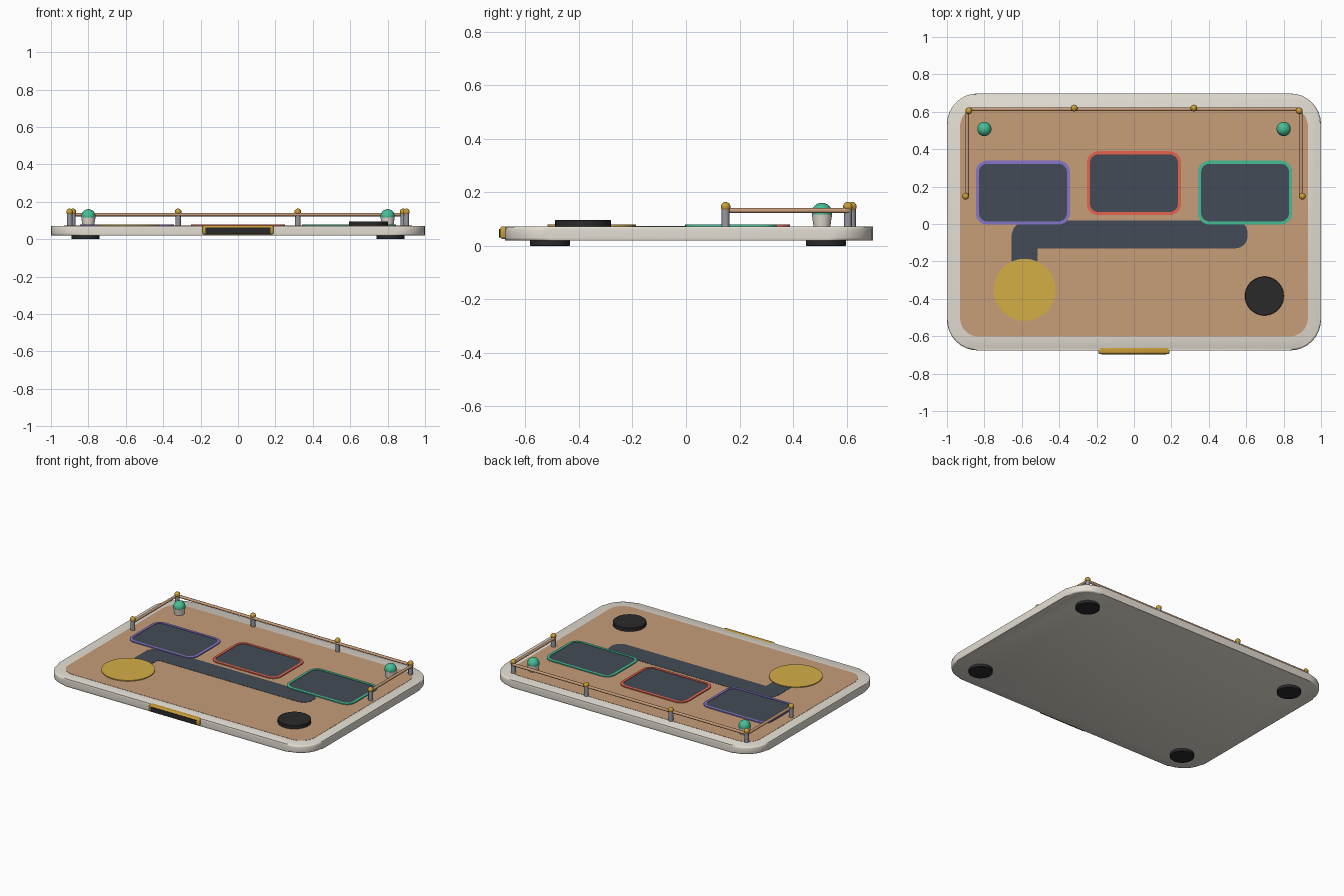
import bpy, bmesh, math
from mathutils import Vector

if "Cube" in bpy.data.objects:
    bpy.data.objects.remove(bpy.data.objects["Cube"])


def material(name, rgb):
    """Flat colour from 0-255 display values."""
    col = [((c / 255 + 0.055) / 1.055) ** 2.4 for c in rgb] + [1]
    m = bpy.data.materials.new(name)
    m.use_nodes = True
    m.diffuse_color = col
    m.node_tree.nodes["Principled BSDF"].inputs["Base Color"].default_value = col
    return m


shell = material("warm grey", (228, 222, 211))
wood = material("tan wood", (199, 157, 121))
slate = material("dark slate", (66, 75, 86))
brass = material("brass", (200, 158, 56))
mustard = material("mustard", (212, 175, 70))
black = material("soft black", (42, 42, 43))
green = material("jade green", (70, 190, 150))
purple = material("violet", (134, 118, 204))
red = material("coral red", (236, 102, 80))
steel = material("steel grey", (151, 154, 161))


def finish(name, bm, mat):
    bmesh.ops.recalc_face_normals(bm, faces=bm.faces)
    me = bpy.data.meshes.new(name)
    bm.to_mesh(me)
    bm.free()
    ob = bpy.data.objects.new(name, me)
    bpy.context.collection.objects.link(ob)
    me.materials.append(mat)
    bpy.ops.object.select_all(action="DESELECT")
    ob.select_set(True)
    bpy.context.view_layer.objects.active = ob
    bpy.ops.object.shade_smooth_by_angle(angle=math.radians(35))
    return ob


def outline(corners, steps=8):
    """Round each (x, y, radius) corner with a curve between its tangent points."""
    pts = []
    for i, (x, y, r) in enumerate(corners):
        p = Vector((x, y))
        if r == 0:
            pts.append(p)
            continue
        a = (Vector(corners[i - 1][:2]) - p).normalized()
        b = (Vector(corners[(i + 1) % len(corners)][:2]) - p).normalized()
        centre = p + (a + b) * r
        for k in range(steps + 1):
            t = k / steps * math.pi / 2
            pts.append(centre - b * r * math.cos(t) - a * r * math.sin(t))
    return pts


def rect(x0, x1, y0, y1, r):
    return [(x0, y0, r), (x1, y0, r), (x1, y1, r), (x0, y1, r)]


def skin(bm, loops):
    """Join (points, height) loops with quads and return the vertex rings."""
    rings = [[bm.verts.new((p[0], p[1], z)) for p in pts] for pts, z in loops]
    for lo, hi in zip(rings, rings[1:]):
        for k in range(len(lo)):
            j = (k + 1) % len(lo)
            bm.faces.new((lo[k], lo[j], hi[j], hi[k]))
    return rings


def slab(name, corners, z0, z1, mat, bevel=0):
    bm = bmesh.new()
    pts = outline(corners)
    for ring in skin(bm, [(pts, z0), (pts, z1)]):
        bm.faces.new(ring)
    if bevel:
        rims = [e for e in bm.edges if abs(e.verts[0].co.z - e.verts[1].co.z) < 1e-6]
        bmesh.ops.bevel(bm, geom=rims, offset=bevel, segments=3, profile=0.5, affect="EDGES")
    return finish(name, bm, mat)


def frame(name, outer, inner, z0, z1, mat):
    bm = bmesh.new()
    out, inn = outline(outer), outline(inner)
    skin(bm, [(out, z0), (out, z1), (inn, z1), (inn, z0), (out, z0)])
    bmesh.ops.remove_doubles(bm, verts=bm.verts, dist=1e-6)
    return finish(name, bm, mat)


def lathe(name, x, y, profile, mat, sides=32):
    """Turn a (radius, z) profile around a vertical axis."""
    bm = bmesh.new()
    turns = [math.tau * k / sides for k in range(sides)]
    rings = skin(bm, [([(x + r * math.cos(t), y + r * math.sin(t)) for t in turns], z) for r, z in profile])
    bm.faces.new(rings[0])
    bm.faces.new(rings[-1])
    return finish(name, bm, mat)


def ball(name, x, y, z, r, mat):
    bm = bmesh.new()
    bmesh.ops.create_uvsphere(bm, u_segments=20, v_segments=12, radius=r)
    bmesh.ops.translate(bm, vec=(x, y, z), verts=bm.verts)
    return finish(name, bm, mat)


def rod(name, a, b, r, mat):
    a, b = Vector(a), Vector(b)
    bm = bmesh.new()
    bmesh.ops.create_cone(bm, cap_ends=True, segments=12, radius1=r, radius2=r, depth=(b - a).length)
    turn = (b - a).to_track_quat("Z", "Y").to_matrix()
    bmesh.ops.rotate(bm, cent=(0, 0, 0), matrix=turn, verts=bm.verts)
    bmesh.ops.translate(bm, vec=(a + b) / 2, verts=bm.verts)
    return finish(name, bm, mat)


def box(name, x0, x1, y0, y1, z0, z1, mat, bevel=0):
    bm = bmesh.new()
    bmesh.ops.create_cube(bm, size=1)
    for v in bm.verts:
        v.co = ((x0 + x1) / 2 + v.co.x * (x1 - x0), (y0 + y1) / 2 + v.co.y * (y1 - y0),
                (z0 + z1) / 2 + v.co.z * (z1 - z0))
    if bevel:
        bmesh.ops.bevel(bm, geom=bm.edges[:], offset=bevel, segments=3, profile=0.5, affect="EDGES")
    return finish(name, bm, mat)


# Tray and wooden deck
slab("tray_body", rect(-1, 1, -0.676, 0.698, 0.165), 0.019, 0.0715, shell, bevel=0.011)
slab("wood_deck", rect(-0.93, 0.93, -0.602, 0.623, 0.1), 0.06, 0.073, wood)

# Path inlay
slab("path_inlay", [(-0.655, -0.35, 0), (-0.515, -0.35, 0), (-0.515, -0.13, 0),
                    (0.607, -0.13, 0.065), (0.607, 0.018, 0.065), (-0.655, 0.018, 0.085)],
     0.065, 0.0745, slate)

# Pads set inside raised coloured frames
for name, cx, y0, mat in (("right", -0.594, -0.003, purple), ("middle", 0, 0.047, red), ("left", 0.594, -0.003, green)):
    x0, x1, y1, w = cx - 0.252, cx + 0.252, y0 + 0.342, 0.017
    inner = rect(x0 + w, x1 - w, y0 + w, y1 - w, 0.045)
    frame(name + "_pad_frame", rect(x0, x1, y0, y1, 0.062), inner, 0.065, 0.0795, mat)
    slab(name + "_pad", inner, 0.065, 0.0765, slate)

# Round disc and knob
lathe("mustard_disc", -0.585, -0.352, [(0.166, 0.065), (0.166, 0.079)], mustard, 48)
lathe("black_knob", 0.697, -0.385, [(0.104, 0.065), (0.104, 0.094), (0.102, 0.096)], black, 40)

# Feet, lamps and side rails on both sides
for side, s in (("left", 1), ("right", -1)):
    for end, y in (("front", -0.508), ("back", 0.523)):
        lathe(f"{end}_{side}_foot", s * 0.815, y, [(0.073, 0), (0.075, 0.002), (0.075, 0.03)], black)
    lathe(side + "_lamp_cup", s * 0.8, 0.508, [(0.03, 0.065), (0.038, 0.117)], shell, 24)
    ball(side + "_lamp", s * 0.8, 0.508, 0.123, 0.038, green)
    rod(side + "_rail", (s * 0.892, 0.145, 0.132), (s * 0.892, 0.61, 0.132), 0.0095, wood)
    for end, x, y in (("front", 0.9, 0.148), ("corner", 0.883, 0.605), ("back", 0.32, 0.62)):
        rod(f"{side}_{end}_post", (s * x, y, 0.065), (s * x, y, 0.142), 0.0145, steel)
        ball(f"{side}_{end}_post_cap", s * x, y, 0.146, 0.018, brass)
rod("back_rail", (-0.885, 0.613, 0.132), (0.885, 0.613, 0.132), 0.0095, wood)

# Front plate with dark inset
box("front_plate", -0.191, 0.191, -0.695, -0.656, 0.026, 0.0722, brass, bevel=0.01)
box("front_plate_inset", -0.174, 0.174, -0.698, -0.69, 0.031, 0.063, black)
